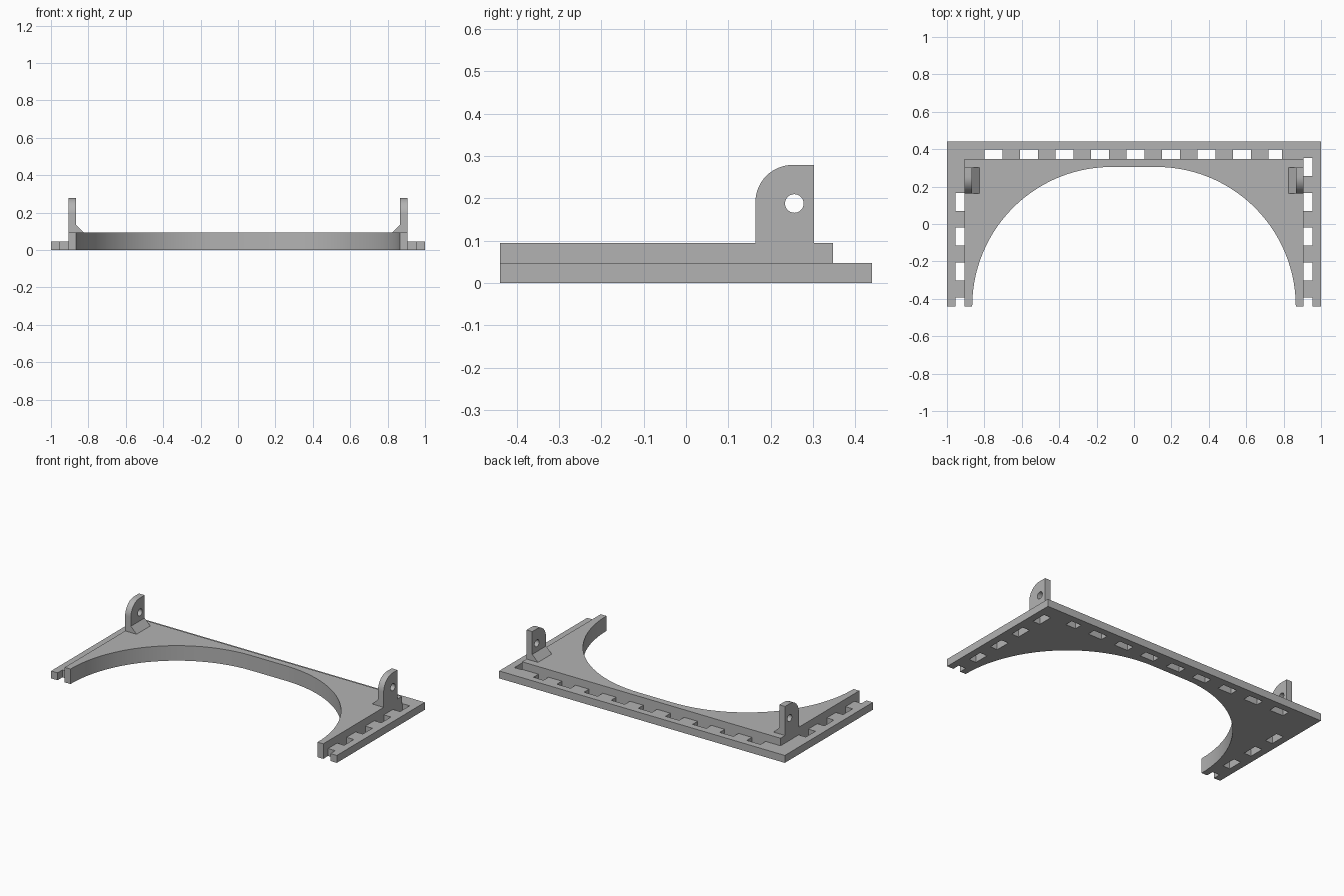
import bpy, bmesh, math
from mathutils import Vector

if "Cube" in bpy.data.objects:
    bpy.data.objects.remove(bpy.data.objects["Cube"])

grey = bpy.data.materials.new("plain_grey")
grey.diffuse_color = (0.45, 0.45, 0.45, 1)
grey.use_nodes = True
grey.node_tree.nodes["Principled BSDF"].inputs["Base Color"].default_value = grey.diffuse_color

W, D = 1.0, 0.44                 # half width and half depth of the flange
PX, PY = 0.905, 0.347            # side and back walls of the raised plate
LOW, TOP = 0.047, 0.095          # flange and plate heights


def finish(name, bm):
    bmesh.ops.recalc_face_normals(bm, faces=bm.faces)
    me = bpy.data.meshes.new(name)
    bm.to_mesh(me)
    bm.free()
    ob = bpy.data.objects.new(name, me)
    bpy.context.collection.objects.link(ob)
    me.materials.append(grey)
    return ob


def prism(name, points, offset):
    """Extrude a flat outline along an offset vector."""
    bm = bmesh.new()
    face = bm.faces.new([bm.verts.new(p) for p in points])
    ext = bmesh.ops.extrude_face_region(bm, geom=[face])
    moved = [v for v in ext["geom"] if isinstance(v, bmesh.types.BMVert)]
    bmesh.ops.translate(bm, verts=moved, vec=Vector(offset))
    return finish(name, bm)


def boxes(name, bounds):
    """One mesh of separate boxes, each x0, x1, y0, y1, z0, z1."""
    bm = bmesh.new()
    for x0, x1, y0, y1, z0, z1 in bounds:
        vs = bmesh.ops.create_cube(bm, size=1)["verts"]
        for v in vs:
            v.co = (x1 if v.co.x > 0 else x0,
                    y1 if v.co.y > 0 else y0,
                    z1 if v.co.z > 0 else z0)
    return finish(name, bm)


def activate(ob):
    bpy.ops.object.select_all(action='DESELECT')
    ob.select_set(True)
    bpy.context.view_layer.objects.active = ob


def cut(ob, cutter):
    cutter.hide_render = True
    mod = ob.modifiers.new("cut", 'BOOLEAN')
    mod.operation, mod.solver, mod.object = 'DIFFERENCE', 'EXACT', cutter
    mod.use_self = True
    activate(ob)
    bpy.ops.object.modifier_apply(modifier=mod.name)
    bpy.data.objects.remove(cutter)


def smooth(ob):
    activate(ob)
    bpy.ops.object.shade_smooth_by_angle(angle=math.radians(30))


# Frame: rectangle with an arch made of two quarter circles and a flat crown
R, CX, N = 0.745, 0.12, 28
right_arc = [(CX + R * math.cos(a), -D + R * math.sin(a))
             for a in (math.pi / 2 * i / N for i in range(N + 1))]
left_arc = [(-x, y) for x, y in reversed(right_arc)]
outline = [(-W, -D), (-W, D), (W, D), (W, -D)] + right_arc + left_arc
frame = prism("arched_frame", [(x, y, 0) for x, y in outline], (0, 0, TOP))

# Lowered flange along the back and both sides
cut(frame, boxes("ledge_cutter", [
    (-1.2, 1.2, PY, 0.7, LOW, 0.3),
    (-1.2, -PX, -0.7, 0.7, LOW, 0.3),
    (PX, 1.2, -0.7, 0.7, LOW, 0.3)]))

# Rows of slots through the flange
slots = []
for i in range(9):
    x = -0.80 + 0.19 * i
    slots.append((x, min(x + 0.096, 0.79), PY, 0.397, -0.1, 0.07))
for side, first in ((1, 0), (-1, 1)):
    xs = sorted((side * PX, side * 0.955))
    for i in range(first, 5):
        y = 0.352 - 0.186 * i
        y0 = y - 0.096 if i < 4 else -0.6
        slots.append((xs[0], xs[1], y0, y, -0.1, 0.07))
cut(frame, boxes("slot_cutter", slots))
smooth(frame)

# Upright lugs with a rounded front corner, a pin hole and a sloped foot
Y0, Y1, H, RL = 0.164, 0.302, 0.279, 0.088
corner = [(Y0 + RL - RL * math.cos(a), H - RL + RL * math.sin(a))
          for a in (math.pi / 2 * i / 14 for i in range(15))]
lug_outline = [(Y1, TOP), (Y0, TOP)] + corner + [(Y1, H)]
hole = [(0.256 + 0.022 * math.cos(a), 0.188 + 0.022 * math.sin(a))
        for a in (math.tau * i / 28 for i in range(28))]
for side, label in ((-1, "left"), (1, "right")):
    lug = prism(label + "_lug", [(side * 0.865, y, z) for y, z in lug_outline],
                (side * 0.04, 0, 0))
    cut(lug, prism("hole_cutter", [(side * 0.8, y, z) for y, z in hole],
                   (side * 0.2, 0, 0)))
    smooth(lug)
    prism(label + "_lug_foot",
          [(side * x, Y0, z) for x, z in
           ((0.865, TOP), (0.825, TOP), (0.865, 0.135))], (0, Y1 - Y0, 0))
